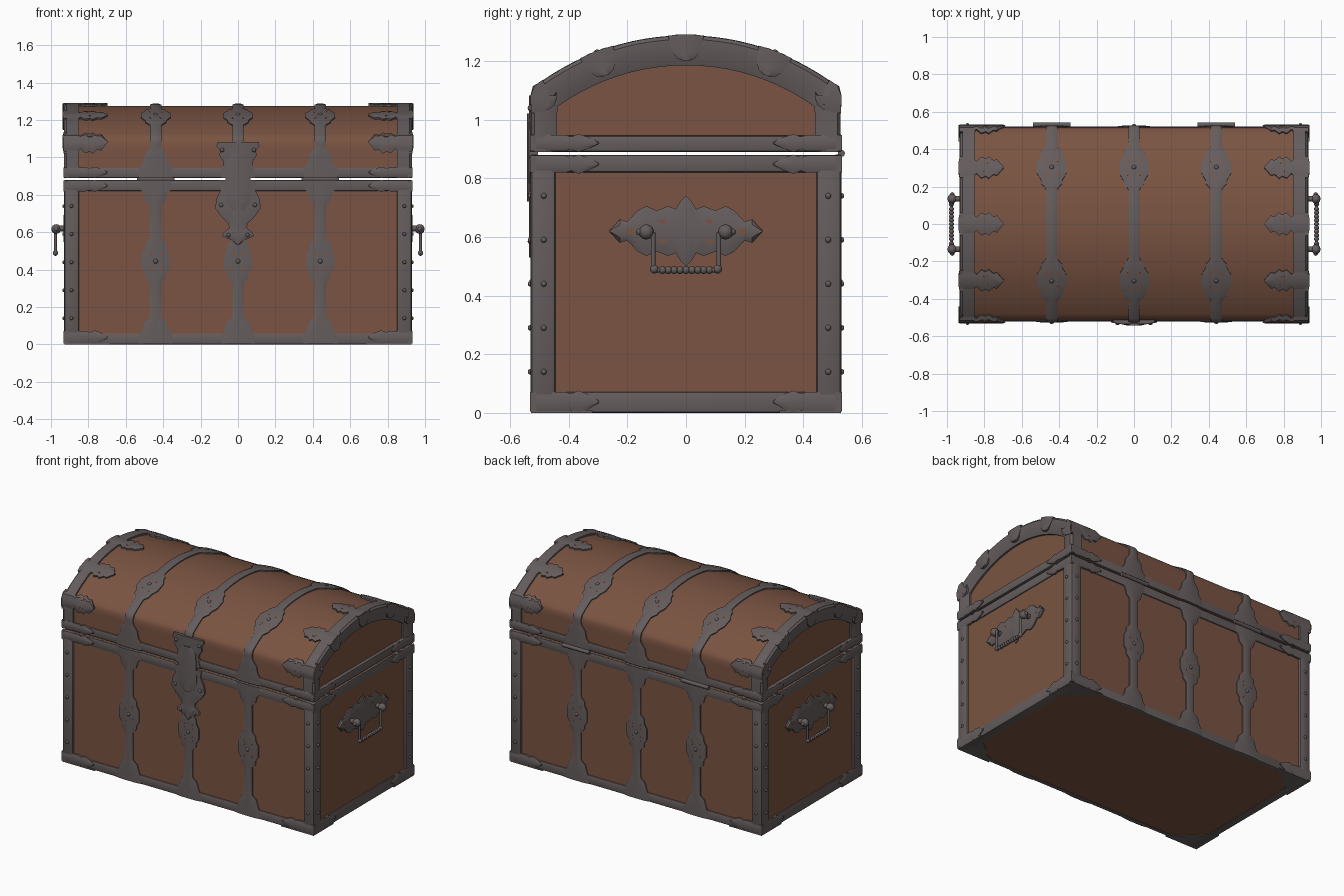
import bpy, bmesh, math
from mathutils import Matrix, Vector

if "Cube" in bpy.data.objects:
    bpy.data.objects.remove(bpy.data.objects["Cube"])

def material(name, rgb):
    m = bpy.data.materials.new(name)
    m.diffuse_color = (*rgb, 1)
    m.use_nodes = True
    m.node_tree.nodes["Principled BSDF"].inputs["Base Color"].default_value = m.diffuse_color
    return m

WOOD = material("brown_wood", (0.195, 0.088, 0.054))
METAL = material("dark_iron", (0.130, 0.108, 0.108))

def finish(name, bm, mat, angle=35):
    bmesh.ops.remove_doubles(bm, verts=bm.verts, dist=1e-5)
    bmesh.ops.recalc_face_normals(bm, faces=bm.faces)
    me = bpy.data.meshes.new(name)
    bm.to_mesh(me)
    bm.free()
    me.materials.append(mat)
    me.shade_smooth()
    me.set_sharp_from_angle(angle=math.radians(angle))
    ob = bpy.data.objects.new(name, me)
    bpy.context.collection.objects.link(ob)
    return ob

def box(name, lo, hi, mat, bevel=0.0):
    bm = bmesh.new()
    bmesh.ops.create_cube(bm, size=1)
    for v in bm.verts:
        v.co = Vector([(a + b) / 2 + c * abs(b - a) for a, b, c in zip(lo, hi, v.co)])
    if bevel:
        bmesh.ops.bevel(bm, geom=bm.edges[:], offset=bevel, segments=2, profile=0.5, affect='EDGES')
    return finish(name, bm, mat)

def loft(name, rings, mat):
    """Closed tube through rings of points."""
    bm = bmesh.new()
    vs = [[bm.verts.new(p) for p in r] for r in rings]
    n = len(rings[0])
    for a, b in zip(vs, vs[1:]):
        for i in range(n):
            bm.faces.new((a[i], a[(i + 1) % n], b[(i + 1) % n], b[i]))
    bm.faces.new(vs[0])
    bm.faces.new(vs[-1][::-1])
    return finish(name, bm, mat)

def plate(name, rows, fn, edge=0.007, mid=0.012, mat=METAL, base=-0.01):
    """Symmetric domed plate: rows of (v, half width), laid on a surface by fn(u, v, depth)."""
    section = [(-1, base), (-1, edge), (-.55, mid), (0, mid), (.55, mid), (1, edge), (1, base)]
    return loft(name, [[fn(u * max(w, .003), v, d) for u, d in section] for v, w in rows], mat)

def gem(name, fn, u0, v0, a, b, d):
    """Small diamond piercing showing the wood."""
    plate(name, [(-b, 0), (0, a), (b, 0)], lambda u, v, h: fn(u + u0, v + v0, h),
          d, d, WOOD, d - 0.003)

def ball(name, c, r, seg=10):
    bm = bmesh.new()
    bmesh.ops.create_uvsphere(bm, u_segments=seg, v_segments=seg // 2 + 1, radius=r,
                              matrix=Matrix.Translation(c))
    return finish(name, bm, METAL, 80)

def rod(name, c, r, length, axis):
    bm = bmesh.new()
    rot = Vector((0, 0, 1)).rotation_difference(Vector(axis)).to_matrix().to_4x4()
    bmesh.ops.create_cone(bm, cap_ends=True, segments=12, radius1=r, radius2=r, depth=length,
                          matrix=Matrix.Translation(c) @ rot)
    return finish(name, bm, METAL)

# Lid cross-section: vertical side, arc over the top, vertical side
A, R, C, Z0 = 0.515, 0.842, 0.433, 0.89
PHI = math.asin(A / R)
H = C + R * math.cos(PHI) - Z0
HALF = H + R * PHI

def lid(s, d=0.0):
    """s is distance along the profile measured from the crest, negative at the front."""
    t, sg = abs(s), (-1 if s < 0 else 1)
    if t > R * PHI:
        return sg * (A + d), Z0 + H - (t - R * PHI)
    a = t / R
    return sg * (R + d) * math.sin(a), C + (R + d) * math.cos(a)

# Wooden body and lid
box("chest_body", (-.915, -A, .004), (.915, A, .88), WOOD)
outline = [lid(-HALF + 2 * HALF * i / 48) for i in range(49)]
loft("chest_lid", [[(x, y, z) for y, z in outline] for x in (-.90, .90)], WOOD)

# Iron frame
for sx in (-1, 1):
    for sy in (-1, 1):
        box("corner_post", (min(sx * .85, sx * .93), min(sy * .445, sy * .53), 0),
            (max(sx * .85, sx * .93), max(sy * .445, sy * .53), .88), METAL, .014)
for z1, z2, e in ((0, .06, .012), (.82, .88, 0), (.89, .945, 0)):
    for s in (-1, 1):
        box("long_rail", (-.92, s * .508 - .014, z1), (.92, s * .508 + .014, z2), METAL, .008)
        box("end_rail", (s * .895 - .027, -.52, z1), (s * .895 + .027, .52, z2 + e), METAL, .008)

# Arched end bands of the lid, with a domed cross-section
for sx in (-1, 1):
    rings = []
    for i in range(29):
        t = -HALF + 2 * HALF * i / 28
        yo, zo = lid(t, .011)
        ym, zm = lid(t, -.03)
        yi, zi = yo * .44 / .526, zo
        if abs(t) <= R * PHI:
            a = t / R * .96
            yi, zi = .752 * math.sin(a), C + .752 * math.cos(a)
        else:
            f = (zo - Z0) / H
            zi = Z0 + f * (C + .752 * math.cos(PHI * .96) - Z0)
        ring = [(.85, yo, zo), (.918, yo, zo), (.93, yo + (yi - yo) * .12, zo + (zi - zo) * .12),
                (.93, yo + (yi - yo) * .5, zo + (zi - zo) * .5), (.912, yi, zi), (.85, yi, zi)]
        rings.append([(sx * x, y, z) for x, y, z in ring])
    loft("lid_end_band", rings, METAL)

# Leaf-shaped clasps that wrap over the lid ends
leaf = [(0, .05), (.075, .05), (.09, .035), (.115, .06), (.14, .05), (.155, .062), (.18, .04),
        (.2, .045), (.235, 0)]
tab = [(0, .06), (.03, .058), (.06, .05), (.08, .036), (.088, .015)]
for sx in (-1, 1):
    for s0 in (0, -.307, .307, -.572, .572):
        def on_lid(u, v, d):
            return (sx * (.932 - v), *lid(s0 + u, d + .003))
        def on_end(u, v, d):
            return (sx * (.925 + d), *lid(s0 + u * (1 - v), .014 - v))
        plate("lid_leaf", leaf, on_lid)
        plate("lid_end_tab", tab, on_end)
        for u in (-.024, .024):
            gem("leaf_piercing", on_lid, u, .14, .006, .014, .0125)

# Straps: width varies along the length to form the medallions
def width(t, keys):
    for (a, wa), (b, wb) in zip(keys, keys[1:]):
        if a <= t <= b:
            return wa + (wb - wa) * (t - a) / (b - a)
    return keys[-1][1]

lid_keys = [(0, .03), (.19, .03), (.215, .055), (.235, .055), (.27, .078), (.34, .078), (.375, .055),
            (.4, .055), (.425, .03), (.605, .03), (.64, .06), (.69, .07), (.71, .09), (.8, .09)]
body_rows = [(.002, .09), (.05, .09), (.07, .075), (.12, .06), (.145, .03), (.33, .03), (.355, .055),
             (.38, .055), (.41, .075), (.48, .075), (.515, .055), (.54, .055), (.565, .03), (.745, .03),
             (.77, .055), (.81, .065), (.83, .085), (.878, .085)]
for x0 in (-.44, 0, .44):
    def over(u, v, d):
        return (x0 + u, *lid(v, d))
    samples = [-HALF + 2 * HALF * i / 100 for i in range(101)]
    plate("lid_strap", [(s, width(abs(s), lid_keys)) for s in samples], over)
    for sy in (-1, 1):
        def down(u, v, d):
            return (x0 + u, sy * (A + d), v)
        plate("body_strap", body_rows, down)
        for u in (-.028, .028):
            for dv in (-.04, .04):
                gem("medallion_piercing", down, u, .445 + dv, .007, .015, .0125)
                gem("medallion_piercing", over, u, sy * .307 + dv, .007, .015, .0125)
        ball("medallion_boss", over(0, sy * .307, .006), .014)
        ball("medallion_boss", down(0, .445, .006), .014)
    if x0:
        rod("hinge_barrel", (x0, .53, .885), .012, .2, (1, 0, 0))

# Corner caps on the rails, studs on the posts, and plates under the corners
cap = [(0, 1), (.12, 1), (.14, .8), (.165, 1.12), (.2, .75), (.235, .1)]
for sx in (-1, 1):
    for sy in (-1, 1):
        for zc, hw in ((.038, .034), (.848, .029), (.92, .027)):
            rows = [(v, w * hw) for v, w in cap]
            plate("rail_cap", rows, lambda u, v, d: (sx * (.932 - v), sy * (.52 + d), zc + u))
            plate("rail_cap", rows, lambda u, v, d: (sx * (.92 + d), sy * (.532 - v), zc + u))
        for i in range(5):
            z = .14 + .15 * i
            ball("post_stud", (sx * .93, sy * .485, z), .01, 8)
            ball("post_stud", (sx * .89, sy * .53, z), .01, 8)
        foot = [(0, 0), (.24, 0), (.225, .04), (.17, .06), (.14, .1), (.07, .15), (.04, .2), (0, .21)]
        loft("bottom_corner_plate",
             [[(sx * (.928 - a), sy * (.528 - b), z) for a, b in foot] for z in (0, .008)], METAL)

# Lock plate and hasp
def front(u, v, d):
    return (u, -(A + d), v)
plate("lock_plate", [(.53, 0), (.555, .03), (.58, .085), (.6, .075), (.625, .045), (.65, .055), (.69, .095),
      (.73, .122), (.78, .115), (.83, .09), (.878, .1)], front, .012, .02)
plate("lid_hasp_plate", [(.892, .09), (.94, .075), (.98, .08), (1.01, .1), (1.04, .095), (1.06, .115),
      (1.082, .11)], front, .012, .02)
plate("hasp", [(.72, .03), (.75, .06), (.8, .07), (.9, .065), (.98, .06), (1.02, .03)], front, .02, .027)
for x, z in ((-.09, .745), (.09, .745), (-.05, .585), (.05, .585), (-.085, 1.04), (.085, 1.04)):
    ball("lock_rivet", (x, -.528, z), .012)

# Side handles
half_plate = [(-.26, 0), (-.225, .04), (-.2, .032), (-.165, .07), (-.135, .085), (-.1, .07), (-.06, .085),
              (-.035, .075), (-.02, .1)]
handle_rows = half_plate + [(0, .12)] + [(-v, w) for v, w in reversed(half_plate)]
for sx in (-1, 1):
    def side(u, v, d):
        return (sx * (.915 + d), v, .62 + u)
    plate("handle_plate", handle_rows, side, .008, .018)
    for v in (-.19, .19):
        gem("handle_piercing", side, 0, v, .012, .018, .0185)
    for v in (-.08, .08):
        for u in (-.033, .033):
            gem("handle_piercing", side, u, v, .008, .014, .0185)
    for sy in (-1, 1):
        rod("handle_mount", (sx * .945, sy * .135, .62), .016, .06, (1, 0, 0))
        ball("handle_knob", (sx * .972, sy * .135, .617), .026, 12)
        ball("handle_finial", (sx * .972, sy * .158, .617), .012)
        rod("handle_arm", (sx * .976, sy * .112, .55), .008, .13, (0, 0, 1))
        ball("handle_elbow", (sx * .976, sy * .108, .49), .015)
    rod("handle_grip", (sx * .976, 0, .487), .009, .21, (0, 1, 0))
    for i in range(9):
        ball("handle_grip_bead", (sx * .976, -.08 + .02 * i, .487), .0135)
